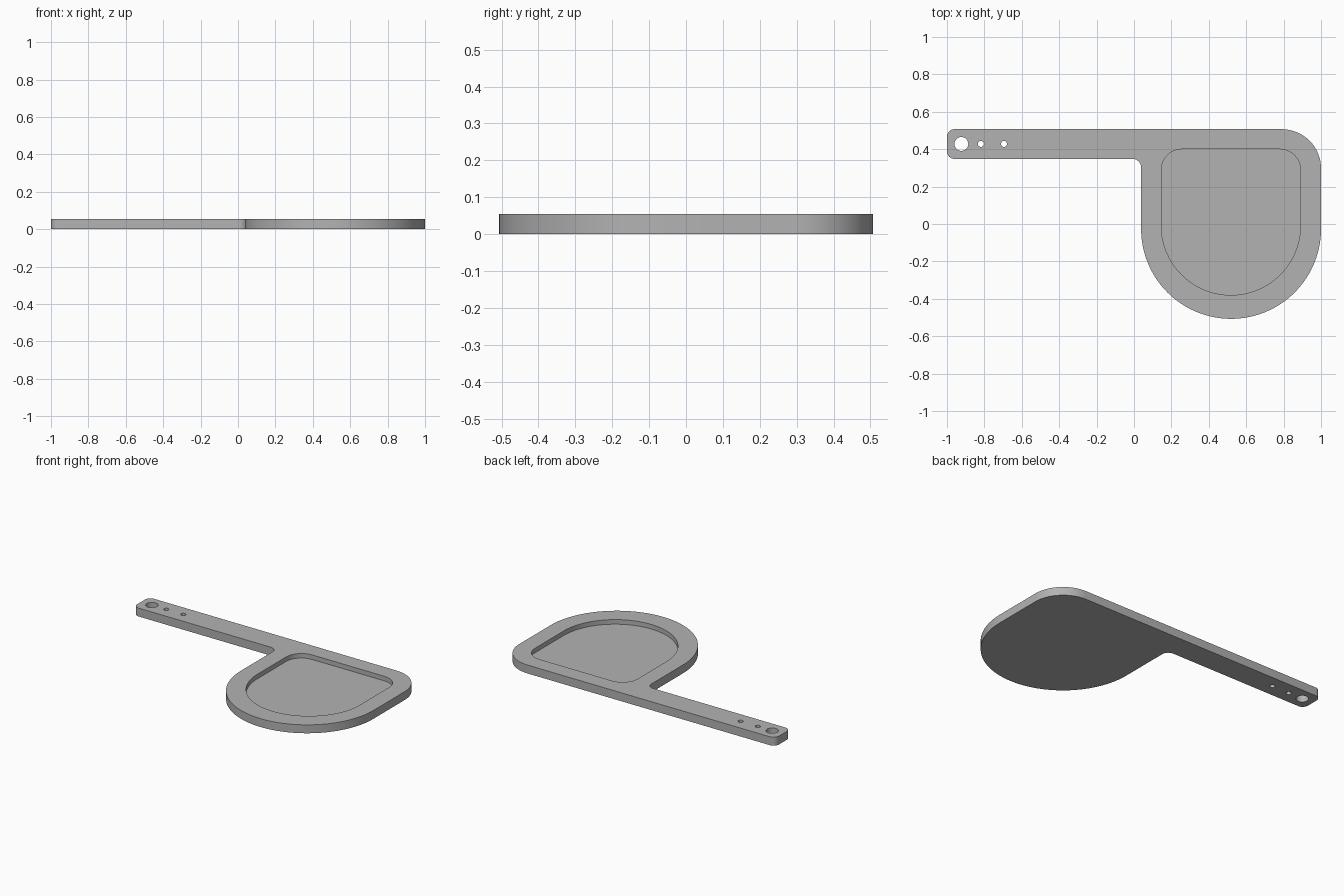
import bpy, bmesh, math
from mathutils import Vector

cube = bpy.data.objects.get("Cube")
if cube:
    bpy.data.objects.remove(cube)

THICK = 0.055
FLOOR = 0.025


def rounded(corners):
    """Closed outline from (x, y, radius) corners, each replaced by an arc."""
    pts = []
    for i, (x, y, r) in enumerate(corners):
        p = Vector((x, y))
        a = (Vector(corners[i - 1][:2]) - p).normalized()
        b = (Vector(corners[(i + 1) % len(corners)][:2]) - p).normalized()
        centre = p + (a + b) * r          # all corners are right angles
        steps = max(8, int(r * 80))
        for k in range(steps + 1):
            t = k / steps * math.pi / 2
            q = centre - b * r * math.cos(t) - a * r * math.sin(t)
            if not pts or (q - pts[-1]).length > 1e-4:
                pts.append(q)
    return pts


def circle(x, y, r, n=32):
    return [Vector((x + r * math.cos(k * math.tau / n),
                    y + r * math.sin(k * math.tau / n))) for k in range(n)]


def ring(bm, pts, z):
    verts = [bm.verts.new((p.x, p.y, z)) for p in pts]
    edges = [bm.edges.new((verts[i - 1], verts[i])) for i in range(len(verts))]
    return verts, edges


def cap(bm, rings):
    edges = [e for r in rings for e in r[1]]
    bmesh.ops.triangle_fill(bm, edges=edges, use_beauty=True, normal=(0, 0, 1))


def wall(bm, low, high):
    a, b = low[0], high[0]
    for i in range(len(a)):
        bm.faces.new((a[i - 1], a[i], b[i], b[i - 1]))


# Paddle head with its straight arm
outline = rounded([(-1, 0.507, 0.04), (-1, 0.348, 0.04), (0.038, 0.348, 0.045),
                   (0.038, -0.507, 0.481), (1, -0.507, 0.481), (1, 0.507, 0.21)])
# Shallow tray in the head
pocket = rounded([(0.146, 0.4, 0.11), (0.146, -0.38, 0.372),
                  (0.89, -0.38, 0.372), (0.89, 0.4, 0.11)])
# Through holes at the arm's end
holes = [circle(x, 0.428, r)
         for x, r in ((-0.923, 0.037), (-0.819, 0.016), (-0.695, 0.016))]

bm = bmesh.new()
through = [outline] + holes
bottom = [ring(bm, p, 0) for p in through]
top = [ring(bm, p, THICK) for p in through]
tray_rim = ring(bm, pocket, THICK)
tray_floor = ring(bm, pocket, FLOOR)
cap(bm, bottom)
cap(bm, top + [tray_rim])
cap(bm, [tray_floor])
for low, high in zip(bottom, top):
    wall(bm, low, high)
wall(bm, tray_floor, tray_rim)
bmesh.ops.recalc_face_normals(bm, faces=bm.faces)

mesh = bpy.data.meshes.new("tray_with_arm")
bm.to_mesh(mesh)
bm.free()
obj = bpy.data.objects.new("tray_with_arm", mesh)
bpy.context.collection.objects.link(obj)

# Single plain grey
grey = bpy.data.materials.new("plain_grey")
grey.use_nodes = True
colour = (0.45, 0.45, 0.45, 1)
grey.diffuse_color = colour
grey.node_tree.nodes["Principled BSDF"].inputs["Base Color"].default_value = colour
mesh.materials.append(grey)

bpy.ops.object.select_all(action="DESELECT")
obj.select_set(True)
bpy.context.view_layer.objects.active = obj
bpy.ops.object.shade_smooth_by_angle(angle=math.radians(30))
